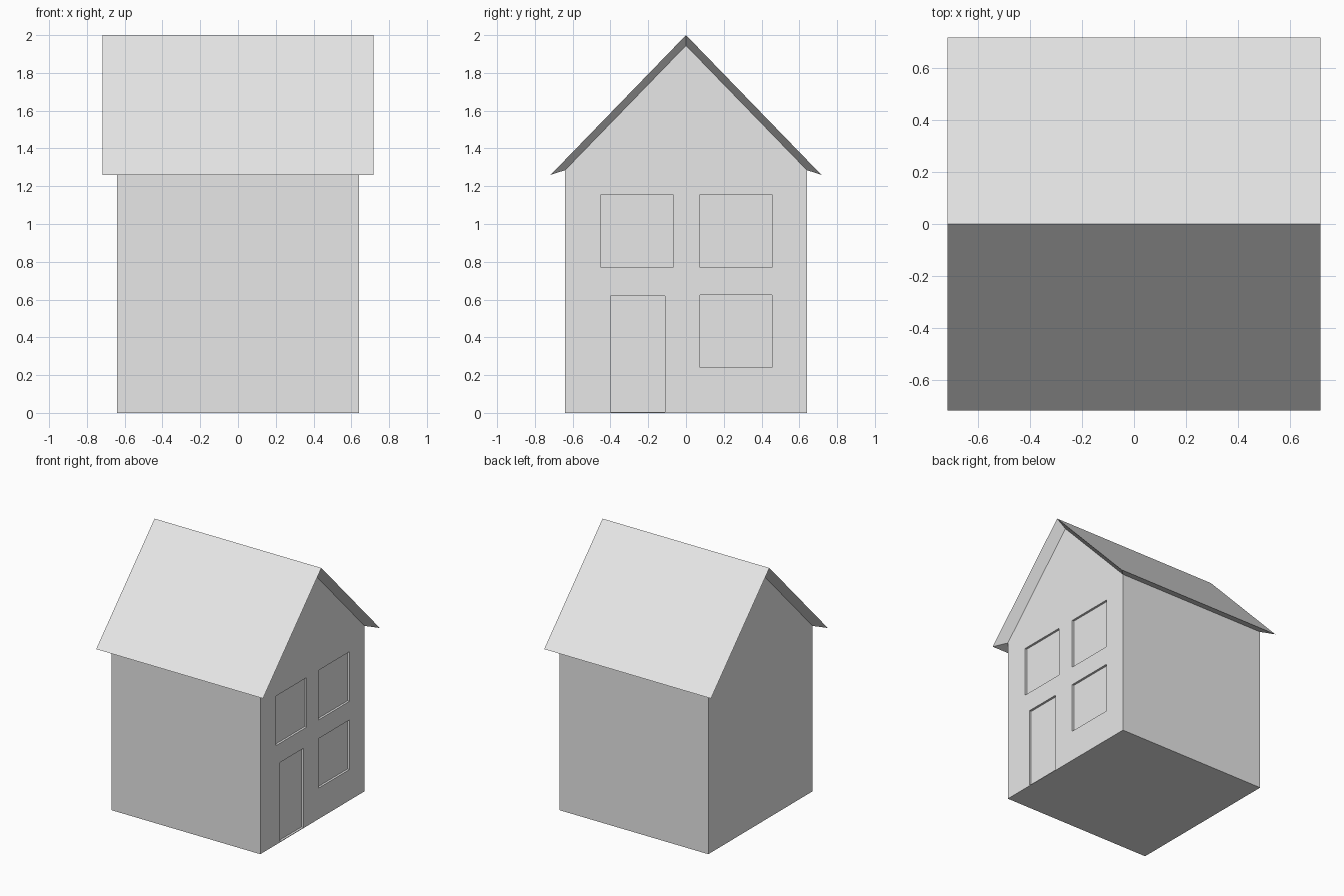
import bpy
import bmesh

cube = bpy.data.objects.get("Cube")
if cube:
    bpy.data.objects.remove(cube, do_unlink=True)

# Single plain finish
paint = bpy.data.materials.new("light grey")
paint.use_nodes = True
grey = (0.8, 0.8, 0.8, 1)
paint.diffuse_color = grey
paint.node_tree.nodes["Principled BSDF"].inputs["Base Color"].default_value = grey

WALL, EAVE_Z, GABLE_Z = 0.64, 1.285, 1.945
ROOF, ROOF_EAVE_Z, RIDGE_Z = 0.717, 1.26, 2.0
RECESS = 0.017


def make_object(name, bm):
    bmesh.ops.recalc_face_normals(bm, faces=bm.faces)
    mesh = bpy.data.meshes.new(name)
    bm.to_mesh(mesh)
    bm.free()
    mesh.materials.append(paint)
    obj = bpy.data.objects.new(name, mesh)
    bpy.context.collection.objects.link(obj)
    return obj


def section(bm, half, x, eave, top):
    """Three points of a roof line at one gable end."""
    return [bm.verts.new((x, y, z)) for y, z in ((-half, eave), (0, top), (half, eave))]


# House body: gabled profile extruded along x
bm = bmesh.new()
profile = [(-WALL, 0), (WALL, 0), (WALL, EAVE_Z), (0, GABLE_Z), (-WALL, EAVE_Z)]
gable = bm.faces.new([bm.verts.new((-WALL, y, z)) for y, z in profile])
moved = bmesh.ops.extrude_face_region(bm, geom=[gable])["geom"]
bmesh.ops.translate(bm, vec=(2 * WALL, 0, 0),
                    verts=[v for v in moved if isinstance(v, bmesh.types.BMVert)])
if gable.is_valid and len(bm.faces) < 7:
    bm.faces.new([v for v in bm.verts if v.co.x < 0])
body = make_object("house_body", bm)

# Shallow door and window recesses: y min, y max, z min, z max
openings = {
    "door": (-0.40, -0.11, 0.005, 0.62),
    "upper_front_window": (-0.45, -0.07, 0.77, 1.155),
    "upper_back_window": (0.075, 0.455, 0.77, 1.155),
    "lower_back_window": (0.075, 0.455, 0.24, 0.625),
}
bm = bmesh.new()
for y0, y1, z0, z1 in openings.values():
    box = bmesh.ops.create_cube(bm, size=1)["verts"]
    bmesh.ops.scale(bm, vec=(2 * RECESS, y1 - y0, z1 - z0), verts=box)
    bmesh.ops.translate(bm, vec=(WALL, (y0 + y1) / 2, (z0 + z1) / 2), verts=box)
cutter = make_object("opening_cutter", bm)
cutter.hide_render = True
cutter.hide_viewport = True
cutter.display_type = "WIRE"
cut = body.modifiers.new("openings", "BOOLEAN")
cut.operation = "DIFFERENCE"
cut.solver = "EXACT"
cut.object = cutter

# Roof: two slopes whose soffits taper back to the top of the walls
bm = bmesh.new()
outer = [section(bm, ROOF, x, ROOF_EAVE_Z, RIDGE_Z) for x in (-ROOF, ROOF)]
inner = [section(bm, WALL, x, EAVE_Z, GABLE_Z) for x in (-WALL, WALL)]
for i in (0, 1):
    for a, b in ((outer[0], outer[1]), (inner[0], inner[1]),
                 (outer[0], inner[0]), (outer[1], inner[1])):
        bm.faces.new((a[i], a[i + 1], b[i + 1], b[i]))
for i in (0, 2):
    bm.faces.new((outer[0][i], outer[1][i], inner[1][i], inner[0][i]))
make_object("roof", bm)
